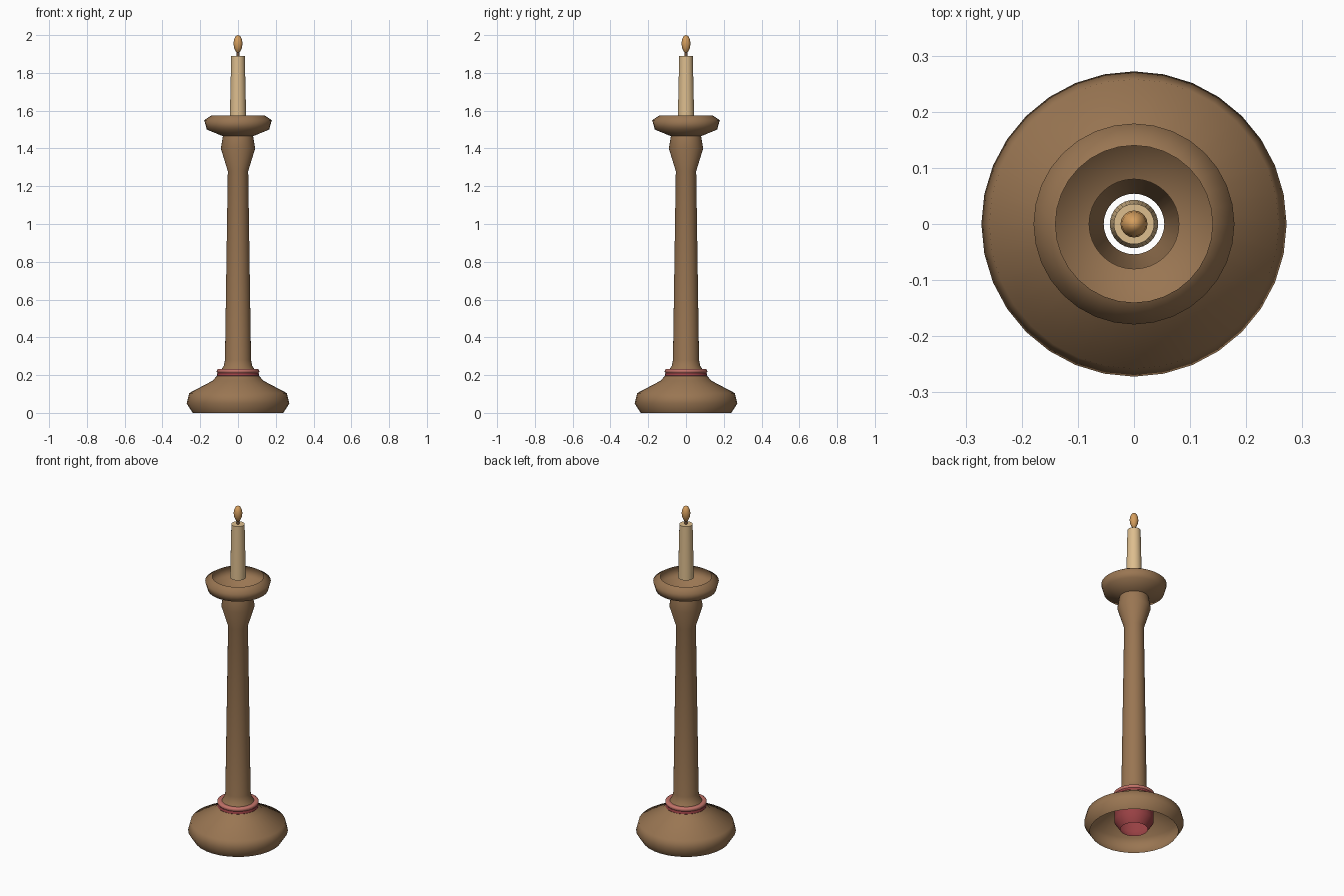
import bpy, bmesh, math

cube = bpy.data.objects.get("Cube")
if cube:
    bpy.data.objects.remove(cube, do_unlink=True)

SIDES = 32


def material(name, rgb):
    m = bpy.data.materials.new(name)
    m.use_nodes = True
    m.diffuse_color = (*rgb, 1)
    m.node_tree.nodes["Principled BSDF"].inputs["Base Color"].default_value = (*rgb, 1)
    return m


wood = material("warm brown", (0.32, 0.18, 0.085))
wax = material("cream wax", (0.72, 0.51, 0.27))
amber = material("amber flame", (0.66, 0.34, 0.11))
dark_red = material("dark red", (0.33, 0.055, 0.06))
pink = material("dusty pink", (0.54, 0.17, 0.14))
char = material("wick brown", (0.16, 0.08, 0.04))


def lathe(name, profile, mat, sides=SIDES, angle=60):
    """Spin (radius, height) points about z; zero radius closes to a point."""
    bm = bmesh.new()
    verts = [bm.verts.new((r, 0, z)) for r, z in profile]
    edges = [bm.edges.new(pair) for pair in zip(verts, verts[1:])]
    bmesh.ops.spin(bm, geom=verts + edges, cent=(0, 0, 0), axis=(0, 0, 1),
                   angle=math.tau, steps=sides, use_merge=True)
    bmesh.ops.remove_doubles(bm, verts=bm.verts, dist=0.0005)
    bmesh.ops.recalc_face_normals(bm, faces=bm.faces)
    mesh = bpy.data.meshes.new(name)
    bm.to_mesh(mesh)
    bm.free()
    mesh.materials.append(mat)
    ob = bpy.data.objects.new(name, mesh)
    bpy.context.collection.objects.link(ob)
    bpy.ops.object.select_all(action="DESELECT")
    ob.select_set(True)
    bpy.context.view_layer.objects.active = ob
    bpy.ops.object.shade_smooth_by_angle(angle=math.radians(angle))
    return ob


# Hollow foot, open underneath
lathe("base", [(0.24, 0), (0.272, 0.05), (0.258, 0.105), (0.135, 0.17),
               (0.108, 0.2)], wood, angle=70)

# Red sleeve inside the foot, showing as a band below the ring
lathe("collar_sleeve", [(0.075, 0.01), (0.108, 0.06), (0.108, 0.19),
                        (0.112, 0.198), (0.109, 0.212)], dark_red, angle=35)
lathe("collar_ring", [(0.106, 0.21), (0.113, 0.217), (0.112, 0.228),
                      (0.104, 0.233), (0.086, 0.23)], pink)

# Hollow tapering shaft with a swelling at the neck
lathe("shaft", [(0.088, 0.229), (0.075, 0.25), (0.069, 0.28), (0.054, 1.28),
                (0.091, 1.4), (0.08, 1.465)], wood)

# Open drip bowl
lathe("drip_bowl", [(0.08, 1.465), (0.165, 1.5), (0.179, 1.55), (0.14, 1.575)],
      wood, angle=80)

# Candle, wick and flame
lathe("candle", [(0.043, 1.57), (0.036, 1.89), (0, 1.89)], wax)
lathe("wick", [(0.008, 1.885), (0.008, 1.915)], char, sides=12)
lathe("flame", [(0, 1.903), (0.012, 1.912), (0.021, 1.933), (0.024, 1.955),
                (0.021, 1.976), (0.012, 1.994), (0, 2.0)], amber, sides=20, angle=80)
